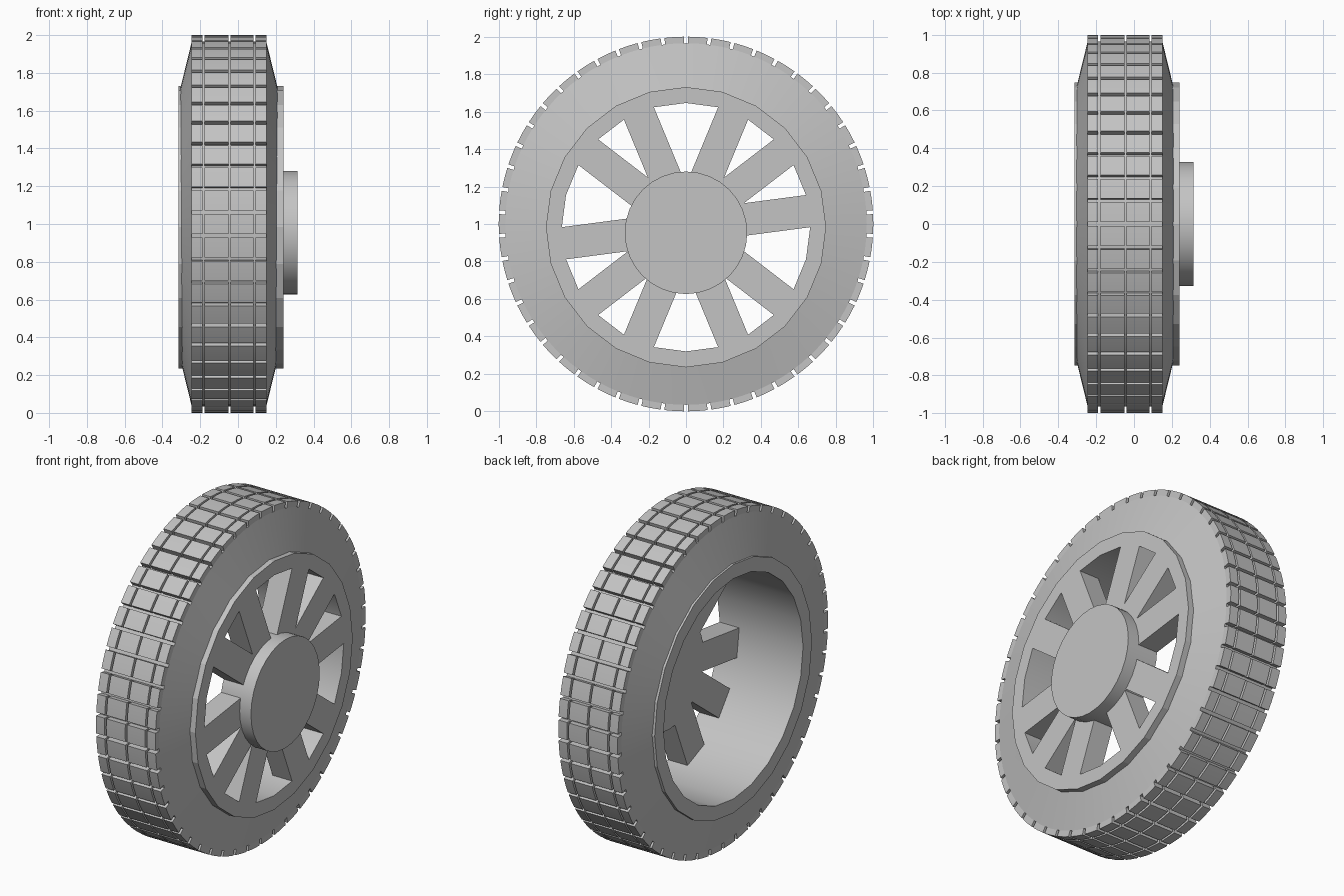
import bpy, bmesh
from math import sin, cos, pi, radians
from mathutils import Matrix

if "Cube" in bpy.data.objects:
    bpy.data.objects.remove(bpy.data.objects["Cube"])

grey = bpy.data.materials.new("plain_grey")
grey.use_nodes = True
colour = (0.55, 0.55, 0.55, 1)
grey.diffuse_color = colour
grey.node_tree.nodes["Principled BSDF"].inputs["Base Color"].default_value = colour


def finish(name, bm, z, smooth=None):
    """Turn a bmesh into a named object at height z."""
    bmesh.ops.recalc_face_normals(bm, faces=bm.faces)
    mesh = bpy.data.meshes.new(name)
    bm.to_mesh(mesh)
    bm.free()
    mesh.materials.append(grey)
    obj = bpy.data.objects.new(name, mesh)
    bpy.context.collection.objects.link(obj)
    obj.location.z = z
    if smooth:
        bpy.ops.object.select_all(action="DESELECT")
        obj.select_set(True)
        bpy.context.view_layer.objects.active = obj
        bpy.ops.object.shade_smooth_by_angle(angle=radians(smooth))
    return obj


def lathe(profile, sides, closed=True):
    """Revolve (x, radius) points around the axle."""
    bm = bmesh.new()
    rings = [[bm.verts.new((x, r * sin(2 * pi * i / sides), r * cos(2 * pi * i / sides)))
              for i in range(sides)] for x, r in profile]
    pairs = list(zip(rings, rings[1:]))
    if closed:
        pairs.append((rings[-1], rings[0]))
    else:
        bm.faces.new(rings[0])
        bm.faces.new(rings[-1])
    for a, b in pairs:
        for i in range(sides):
            j = (i + 1) % sides
            bm.faces.new((a[i], a[j], b[j], b[i]))
    return bm


# Tyre carcass with sloping sidewalls
TYRE_Z, BASE, TREAD = 1.0, 0.965, 1.0
finish("tyre", lathe([(-0.31, 0.70), (-0.30, 0.74), (-0.245, BASE),
                      (0.15, BASE), (0.205, 0.74), (0.215, 0.70)], 100), TYRE_Z, 12)

# Tread blocks: four rows around the tyre, separated by narrow grooves
ROWS = [(-0.245, -0.189), (-0.177, -0.051), (-0.039, 0.081), (0.093, 0.15)]
COUNT = 50
half = pi / COUNT - 0.01
bm = bmesh.new()
for k in range(COUNT):
    turn = 2 * pi * (k + 0.5) / COUNT
    for x0, x1 in ROWS:
        ends = []
        for x in (x0, x1):
            corners = [(BASE - 0.01, -half), (BASE - 0.01, half), (TREAD, half),
                       (TREAD, 0), (TREAD, -half)]
            ends.append([bm.verts.new((x, r * sin(turn + a), r * cos(turn + a)))
                         for r, a in corners])
        bm.faces.new(ends[0])
        bm.faces.new(ends[1])
        for i in range(len(corners)):
            j = (i + 1) % len(corners)
            bm.faces.new((ends[0][i], ends[0][j], ends[1][j], ends[1][i]))
finish("tread_blocks", bm, TYRE_Z, 12)

# Rim barrel: inside rounded, outer lips faceted
RIM_Z, INNER, OUTER, FRONT, SIDES = 0.983, 0.663, 0.748, 0.24, 24
rim = finish("rim", lathe([(-0.315, INNER), (-0.315, OUTER),
                           (FRONT, OUTER), (FRONT, INNER)], SIDES), RIM_Z, 30)
for face in rim.data.polygons:
    if (face.center.y ** 2 + face.center.z ** 2) ** 0.5 > 0.7:
        face.use_smooth = False

# Spokes: straight bars running right across the rim, one rim facet wide
DEPTH = 0.13
for n, angle in enumerate((22.5, 52.5, 82.5, 127.5, 157.5)):
    bm = bmesh.new()
    size = (DEPTH, 2 * INNER * sin(pi / SIDES), 2 * INNER * cos(pi / SIDES))
    bmesh.ops.create_cube(bm, size=1, matrix=Matrix.Translation((FRONT - DEPTH / 2, 0, 0))
                          @ Matrix.Diagonal((*size, 1)))
    bmesh.ops.rotate(bm, verts=bm.verts, matrix=Matrix.Rotation(-radians(angle), 3, "X"))
    finish(f"spoke_bar_{n + 1}", bm, RIM_Z)

# Hub cap
finish("hub", lathe([(FRONT - DEPTH, 0.327), (0.315, 0.327)], 32, closed=False), 0.953, 30)
